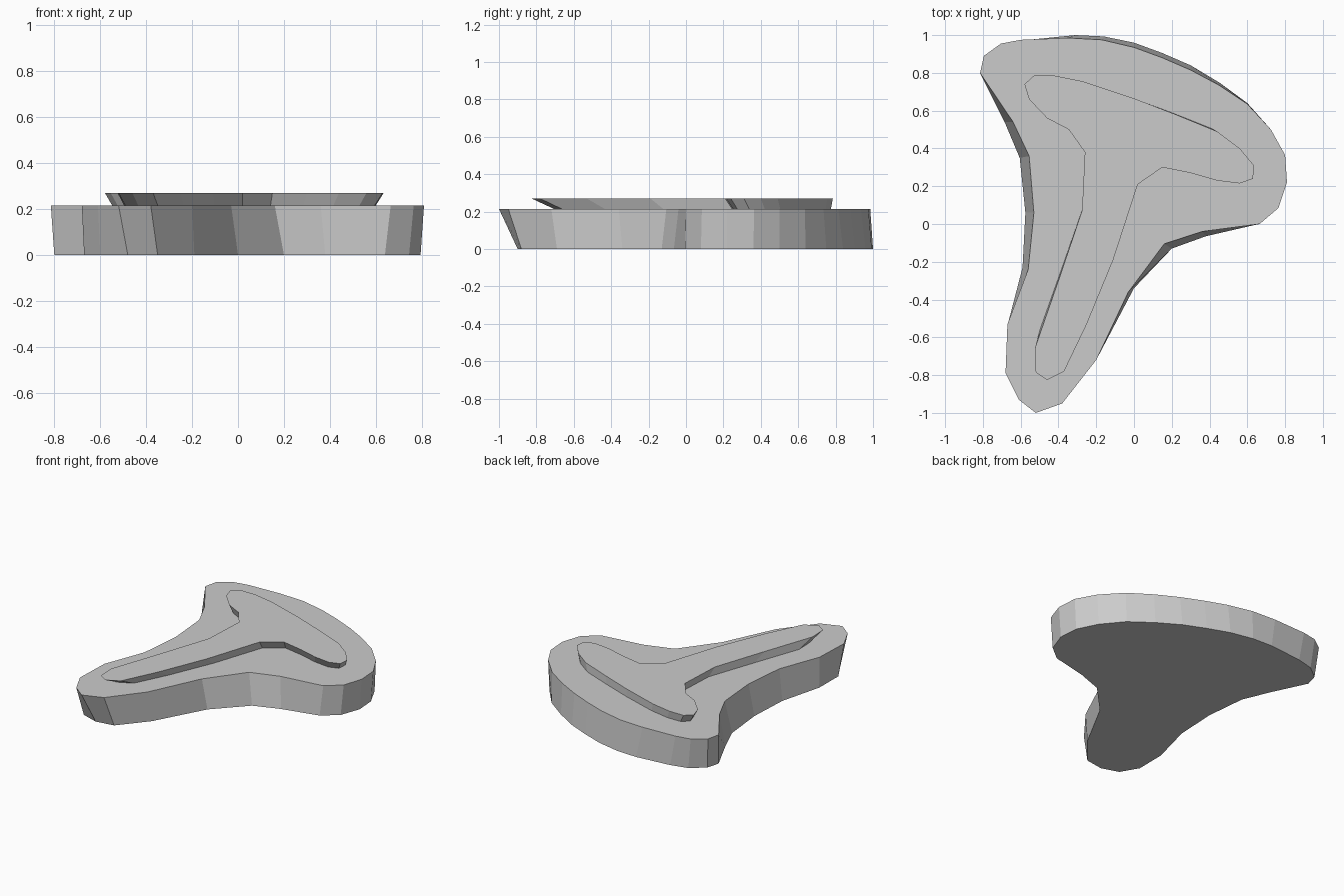
import bpy, bmesh


def loft(name, lower, upper, z0, z1):
    """Closed flat-shaded solid between two matching outlines."""
    bm = bmesh.new()
    a = [bm.verts.new((x, y, z0)) for x, y in lower]
    b = [bm.verts.new((x, y, z1)) for x, y in upper]
    n = len(a)
    bm.faces.new(a)
    bm.faces.new(b)
    for i in range(n):
        j = (i + 1) % n
        bm.faces.new((a[i], a[j], b[j], b[i]))
    bmesh.ops.recalc_face_normals(bm, faces=bm.faces)
    mesh = bpy.data.meshes.new(name)
    bm.to_mesh(mesh)
    bm.free()
    obj = bpy.data.objects.new(name, mesh)
    bpy.context.collection.objects.link(obj)
    return obj


# Base slab: clockwise outlines starting at the upper left tip
base_top = [
    (-.815, .80), (-.795, .89), (-.705, .955), (-.60, .975), (-.35, .985),
    (-.17, .975), (0, .935), (.15, .88), (.30, .815), (.45, .735),
    (.60, .635), (.725, .50), (.80, .365), (.81, .22), (.765, .085),
    (.665, 0), (.36, -.04), (.16, -.105), (-.03, -.36), (-.20, -.72),
    (-.38, -.95), (-.52, -1.0), (-.61, -.93), (-.68, -.79), (-.67, -.53),
    (-.56, -.24), (-.53, .06), (-.555, .36), (-.64, .54)]
base_bottom = [
    (-.80, .78), (-.775, .87), (-.68, .945), (-.56, .975), (-.31, 1.0),
    (-.16, .993), (0, .96), (.15, .905), (.30, .84), (.45, .75),
    (.60, .64), (.715, .50), (.785, .36), (.795, .22), (.745, .08),
    (.64, -.005), (.38, -.065), (.20, -.13), (0, -.34), (-.19, -.69),
    (-.35, -.88), (-.48, -.90), (-.60, -.86), (-.67, -.74), (-.668, -.53),
    (-.59, -.23), (-.575, .06), (-.605, .35), (-.685, .54)]
loft("base_slab", base_bottom, base_top, 0, .215)

# Raised rib with undercut walls
rib_top = [
    (-.58, .74), (-.53, .785), (-.42, .785), (-.27, .755), (0, .665),
    (.22, .58), (.44, .49), (.56, .40), (.635, .31), (.63, .24),
    (.56, .215), (.44, .23), (.30, .27), (.15, .30), (.02, .21),
    (-.11, -.19), (-.25, -.53), (-.37, -.78), (-.46, -.825), (-.52, -.785),
    (-.525, -.66), (-.40, -.30), (-.275, .07), (-.26, .38), (-.345, .50),
    (-.46, .56), (-.555, .66)]
rib_bottom = [(x * .945, .775 + (y - .785) * .92) for x, y in rib_top]
loft("raised_rib", rib_bottom, rib_top, .215, .27)
